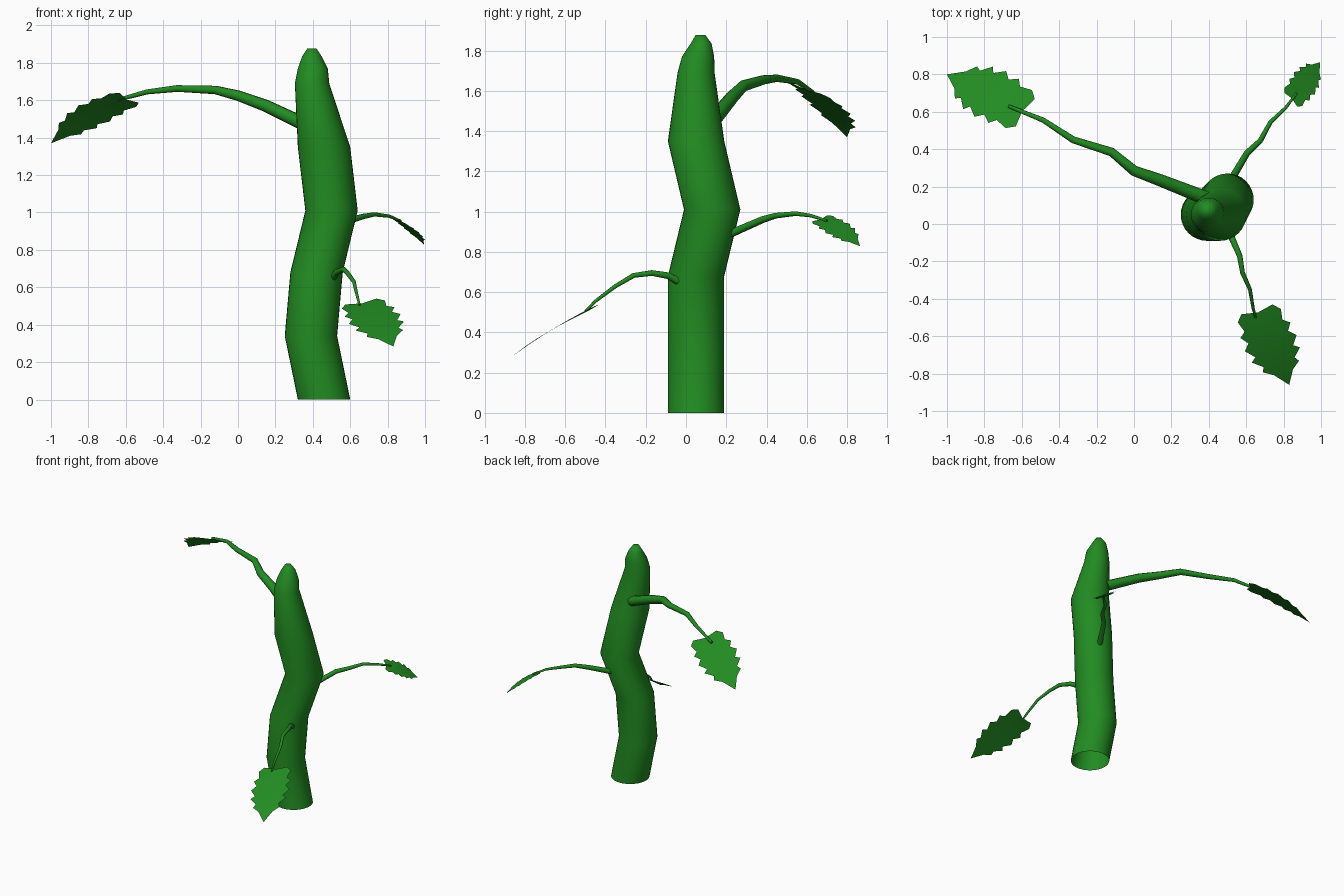
import bpy
import bmesh
from math import cos, sin, tau
from mathutils import Vector

cube = bpy.data.objects.get("Cube")
if cube:
    bpy.data.objects.remove(cube, do_unlink=True)

green = bpy.data.materials.new("plant_green")
green.use_nodes = True
colour = (0.016, 0.26, 0.016, 1)
green.diffuse_color = colour
green.node_tree.nodes["Principled BSDF"].inputs["Base Color"].default_value = colour


def finish(name, bm, angle):
    """Turn a bmesh into a smooth green object."""
    mesh = bpy.data.meshes.new(name)
    bm.to_mesh(mesh)
    bm.free()
    obj = bpy.data.objects.new(name, mesh)
    bpy.context.collection.objects.link(obj)
    mesh.materials.append(green)
    bpy.ops.object.select_all(action='DESELECT')
    obj.select_set(True)
    bpy.context.view_layer.objects.active = obj
    bpy.ops.object.shade_smooth_by_angle(angle=angle)
    return obj


def tube(name, path, radii, sides, upright=False, cap_start=True):
    """Sweep a circle of varying radius along a path."""
    bm = bmesh.new()
    pts = [Vector(p) for p in path]
    rings = []
    for i, (p, r) in enumerate(zip(pts, radii)):
        ahead, behind = pts[min(i + 1, len(pts) - 1)], pts[max(i - 1, 0)]
        if upright:
            a, b = Vector((1, 0, 0)), Vector((0, 1, 0))
        else:
            t = (ahead - behind).normalized()
            a = Vector((0, 0, 1)).cross(t).normalized()
            b = t.cross(a)
        rings.append([bm.verts.new(p + r * (cos(tau * k / sides) * a + sin(tau * k / sides) * b))
                      for k in range(sides)])
    for low, high in zip(rings, rings[1:]):
        for k in range(sides):
            n = (k + 1) % sides
            bm.faces.new((low[k], low[n], high[n], high[k]))
    bm.faces.new(rings[-1])
    if cap_start:
        bm.faces.new(rings[0][::-1])
    return finish(name, bm, 1.2)


# Half outline of a toothed leaf: (distance along the rib, half width)
LEAF = [(-0.02, 0.18), (0.06, 0.25), (0.19, 0.22), (0.25, 0.29), (0.34, 0.23), (0.42, 0.3),
        (0.53, 0.22), (0.58, 0.28), (0.68, 0.18), (0.74, 0.21), (0.82, 0.11)]


def leaf(name, base, tip, across, arch):
    """Arched toothed blade, mirrored about its rib; across points to one side."""
    base, tip = Vector(base), Vector(tip)
    axis = tip - base
    d = axis.normalized()
    side = Vector(across)
    side = (side - side.dot(d) * d).normalized() * axis.length
    up = side.cross(axis).normalized()
    if up.z < 0:
        up, side = -up, -side
    bm = bmesh.new()
    rows = []
    for u, w in LEAF:
        rib_u = max(u, 0.02)
        lift = up * arch * 4 * u * (1 - u)
        rib = base + axis * rib_u + lift
        edge = base + axis * u + lift
        rows.append([bm.verts.new(p) for p in (edge + side * w, rib, edge - side * w)])
    for near, far in zip(rows, rows[1:]):
        for k in (0, 1):
            bm.faces.new((near[k], near[k + 1], far[k + 1], far[k]))
    end = bm.verts.new(tip)
    for k in (0, 1):
        bm.faces.new((rows[-1][k], rows[-1][k + 1], end))
    bm.normal_update()
    if sum(f.normal.z for f in bm.faces) < 0:
        bmesh.ops.reverse_faces(bm, faces=bm.faces[:])
    return finish(name, bm, 1.0)


def branch(name, path, start, end):
    """Tapered twig."""
    n = len(path) - 1
    tube(name, path, [start + (end - start) * i / n for i in range(n + 1)], 10)


# Main stem: crooked, open at the foot, tapering to a blunt tip
tube("main_stem",
     [(0.46, 0.05, 0), (0.39, 0.05, 0.34), (0.42, 0.05, 0.68), (0.5, 0.13, 1.01),
      (0.46, 0.05, 1.35), (0.396, 0.05, 1.69), (0.4, 0.06, 1.77), (0.395, 0.075, 1.835),
      (0.395, 0.072, 1.878)],
     [0.14, 0.14, 0.14, 0.14, 0.14, 0.092, 0.08, 0.052, 0.024],
     32, upright=True, cap_start=False)

# Upper right branch and leaf
branch("upper_branch",
       [(0.38, 0.14, 1.46), (0.15, 0.23, 1.57), (0, 0.285, 1.625), (-0.12, 0.385, 1.655),
        (-0.325, 0.45, 1.663), (-0.485, 0.555, 1.645), (-0.67, 0.63, 1.595)], 0.038, 0.009)
leaf("upper_leaf", (-0.59, 0.6, 1.61), (-1, 0.8, 1.37), (0.02, 0.31, -0.17), 0.025)

# Middle back branch and leaf
branch("back_branch",
       [(0.51, 0.22, 0.89), (0.605, 0.38, 0.96), (0.675, 0.445, 0.98), (0.73, 0.545, 0.99),
        (0.81, 0.62, 0.98), (0.87, 0.7, 0.955)], 0.02, 0.006)
leaf("back_leaf", (0.842, 0.668, 0.965), (0.995, 0.865, 0.828), (0.1, -0.12, -0.04), 0.012)

# Lower front branch and leaf
branch("front_branch",
       [(0.51, -0.04, 0.655), (0.53, -0.09, 0.682), (0.565, -0.17, 0.695), (0.58, -0.26, 0.683),
        (0.62, -0.35, 0.63), (0.637, -0.45, 0.555), (0.65, -0.5, 0.505)], 0.019, 0.006)
leaf("front_leaf", (0.66, -0.465, 0.52), (0.83, -0.86, 0.284), (0.93, 0.31, 0.185), 0.012)
